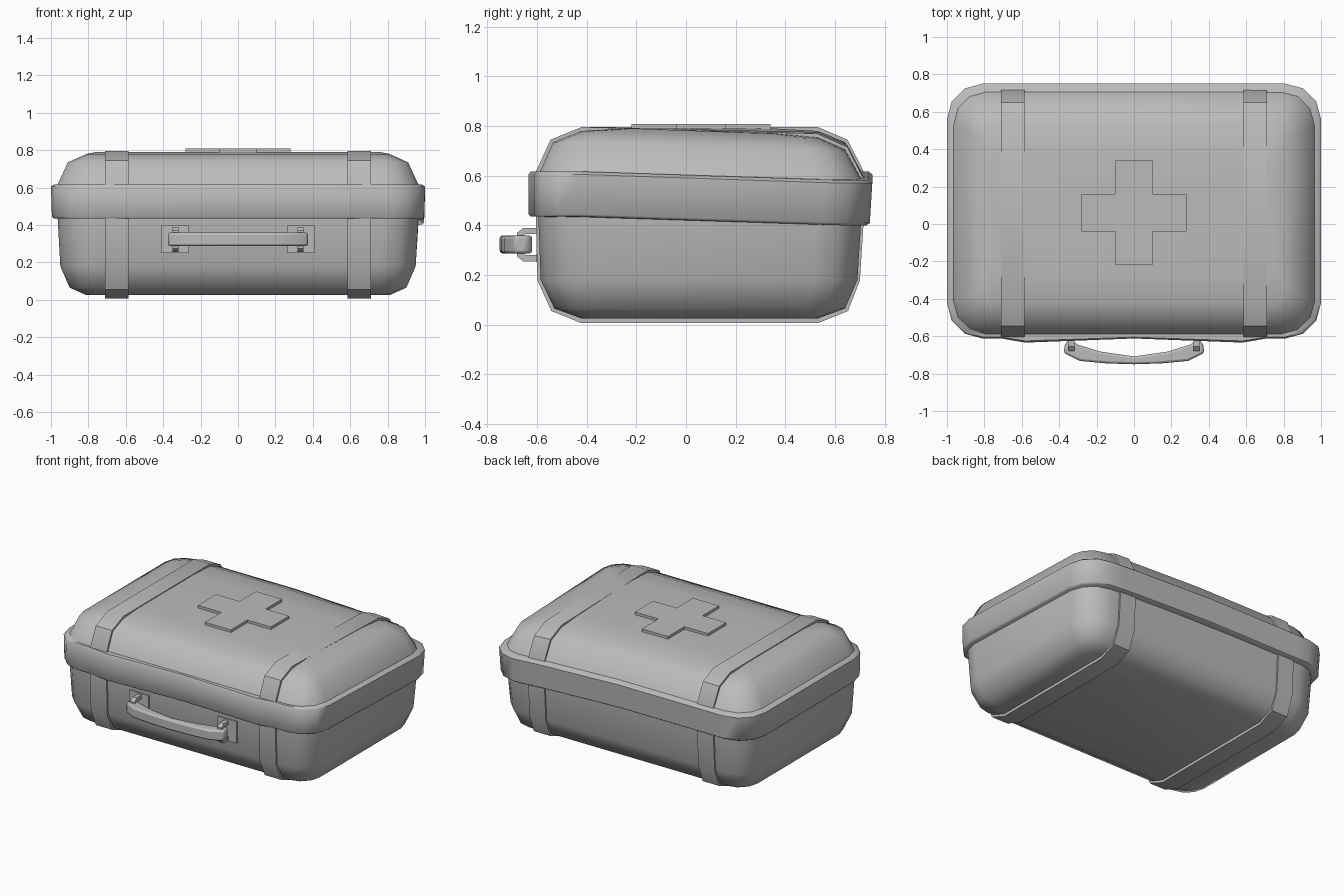
import bpy, bmesh
from math import sin, cos, radians

if "Cube" in bpy.data.objects:
    bpy.data.objects.remove(bpy.data.objects["Cube"])

GREY = (0.5, 0.5, 0.5, 1)
grey = bpy.data.materials.new("plain grey")
grey.use_nodes = True
grey.diffuse_color = GREY
grey.node_tree.nodes["Principled BSDF"].inputs["Base Color"].default_value = GREY


def finish(name, bm, angle=50, bevel=0):
    bmesh.ops.recalc_face_normals(bm, faces=bm.faces)
    mesh = bpy.data.meshes.new(name)
    bm.to_mesh(mesh)
    bm.free()
    mesh.materials.append(grey)
    ob = bpy.data.objects.new(name, mesh)
    bpy.context.collection.objects.link(ob)
    if bevel:
        mod = ob.modifiers.new("soft edges", "BEVEL")
        mod.width, mod.segments = bevel, 2
    bpy.ops.object.select_all(action="DESELECT")
    ob.select_set(True)
    bpy.context.view_layer.objects.active = ob
    bpy.ops.object.shade_smooth_by_angle(angle=radians(angle))
    return ob


def sag(co):
    """The lid droops a little at its left back corner."""
    def ramp(v):
        return min(1, max(0, v))
    if co.z > 0.41:
        co.z -= 0.035 * ramp((co.x - 0.2) / 0.6) * ramp((co.y + 0.1) / 0.7)


def outline(z, hx, y0, y1, r, bulge=0):
    """Rounded rectangle; the front may swell where the straps sit."""
    pts = []
    stations = [-0.71, -0.58, 0, 0.58, 0.71]
    for cx, cy, start in ((hx - r, y1 - r, 0), (r - hx, y1 - r, 90),
                          (r - hx, y0 + r, 180), (hx - r, y0 + r, 270)):
        for k in range(4):
            a = radians(start + 30 * k)
            pts.append((cx + r * cos(a), cy + r * sin(a), z))
        if start == 0:
            pts += [(x, y1, z) for x in reversed(stations)]
        if start == 180:
            pts += [(x, y0 - bulge * (abs(x) == 0.58), z) for x in stations]
    return pts


def loft(name, layers):
    bm = bmesh.new()
    rings = [[bm.verts.new(p) for p in outline(*layer)] for layer in layers]
    for a, b in zip(rings, rings[1:]):
        for i in range(len(a)):
            j = (i + 1) % len(a)
            bm.faces.new((a[i], a[j], b[j], b[i]))
    bm.faces.new(rings[0])
    bm.faces.new(rings[-1])
    for v in bm.verts:
        sag(v.co)
    return finish(name, bm)


def prism(name, pts, axis, lo, hi, bevel=0, droop=False):
    """Extrude a flat outline along x (points are y, z) or z (points are x, y)."""
    bm = bmesh.new()
    place = (lambda p, d: (d, *p)) if axis == "x" else (lambda p, d: (*p, d))
    face = bm.faces.new([bm.verts.new(place(p, lo)) for p in pts])
    res = bmesh.ops.extrude_face_region(bm, geom=[face])
    for v in res["geom"]:
        if isinstance(v, bmesh.types.BMVert):
            setattr(v.co, axis, hi)
    if droop:
        for v in bm.verts:
            sag(v.co)
    return finish(name, bm, 35, bevel)


# Case shells and the band around the lid
loft("lower_case", [(0.025, 0.81, -0.42, 0.53, 0.08), (0.065, 0.90, -0.53, 0.64, 0.14),
                    (0.18, 0.95, -0.585, 0.69, 0.18), (0.45, 0.965, -0.595, 0.705, 0.18)])
loft("lid_band", [(0.435, 0.985, -0.605, 0.725, 0.18, 0.02),
                  (0.445, 0.995, -0.612, 0.74, 0.19, 0.022),
                  (0.605, 1.0, -0.612, 0.75, 0.19, 0.022),
                  (0.617, 0.985, -0.605, 0.735, 0.18, 0.02)])
loft("lid", [(0.60, 0.972, -0.595, 0.715, 0.18), (0.735, 0.91, -0.535, 0.64, 0.14),
             (0.78, 0.81, -0.42, 0.53, 0.08), (0.79, 0.76, -0.25, 0.35, 0.04)])

# Raised straps wrapped around both ends of the case
strap = [(-0.42, 0.006), (-0.542, 0.055), (-0.598, 0.178), (-0.605, 0.44),
         (-0.605, 0.615), (-0.545, 0.745), (-0.42, 0.796), (0.53, 0.796),
         (0.65, 0.745), (0.722, 0.605), (0.715, 0.44), (0.70, 0.178),
         (0.652, 0.055), (0.53, 0.006)]
for side, lo, hi in (("right", -0.71, -0.585), ("left", 0.585, 0.71)):
    prism(side + "_strap", strap, "x", lo, hi, droop=True)

# Raised cross on the lid
a, b, cy = 0.10, 0.28, 0.06
cross = [(a, b), (a, a), (b, a), (b, -a), (a, -a), (a, -b),
         (-a, -b), (-a, -a), (-b, -a), (-b, a), (-a, a), (-a, b)]
prism("lid_cross", [(x, y + cy) for x, y in cross], "z", 0.77, 0.808)

# Handle mounts: backing plate and C-shaped bracket
bracket = [(-0.58, 0.255), (-0.655, 0.255), (-0.68, 0.275), (-0.68, 0.37),
           (-0.655, 0.39), (-0.58, 0.39), (-0.58, 0.365), (-0.645, 0.365),
           (-0.655, 0.355), (-0.655, 0.29), (-0.645, 0.28), (-0.58, 0.28)]
plate = [(-0.58, 0.25), (-0.602, 0.25), (-0.602, 0.4), (-0.58, 0.4)]
for side, s in (("right", -1), ("left", 1)):
    prism(side + "_handle_plate", plate, "x", s * 0.265, s * 0.41)
    prism(side + "_handle_bracket", bracket, "x", s * 0.318, s * 0.35)

# Bowed carrying handle
half = [(0.18, -0.682), (0.30, -0.645), (0.34, -0.615), (0.37, -0.64),
        (0.375, -0.69), (0.29, -0.732), (0.15, -0.745)]
handle = half + [(-x, y) for x, y in reversed(half)]
handle.insert(len(half), (0, -0.75))
handle.append((0, -0.708))
prism("carry_handle", handle, "z", 0.287, 0.36, bevel=0.012)
